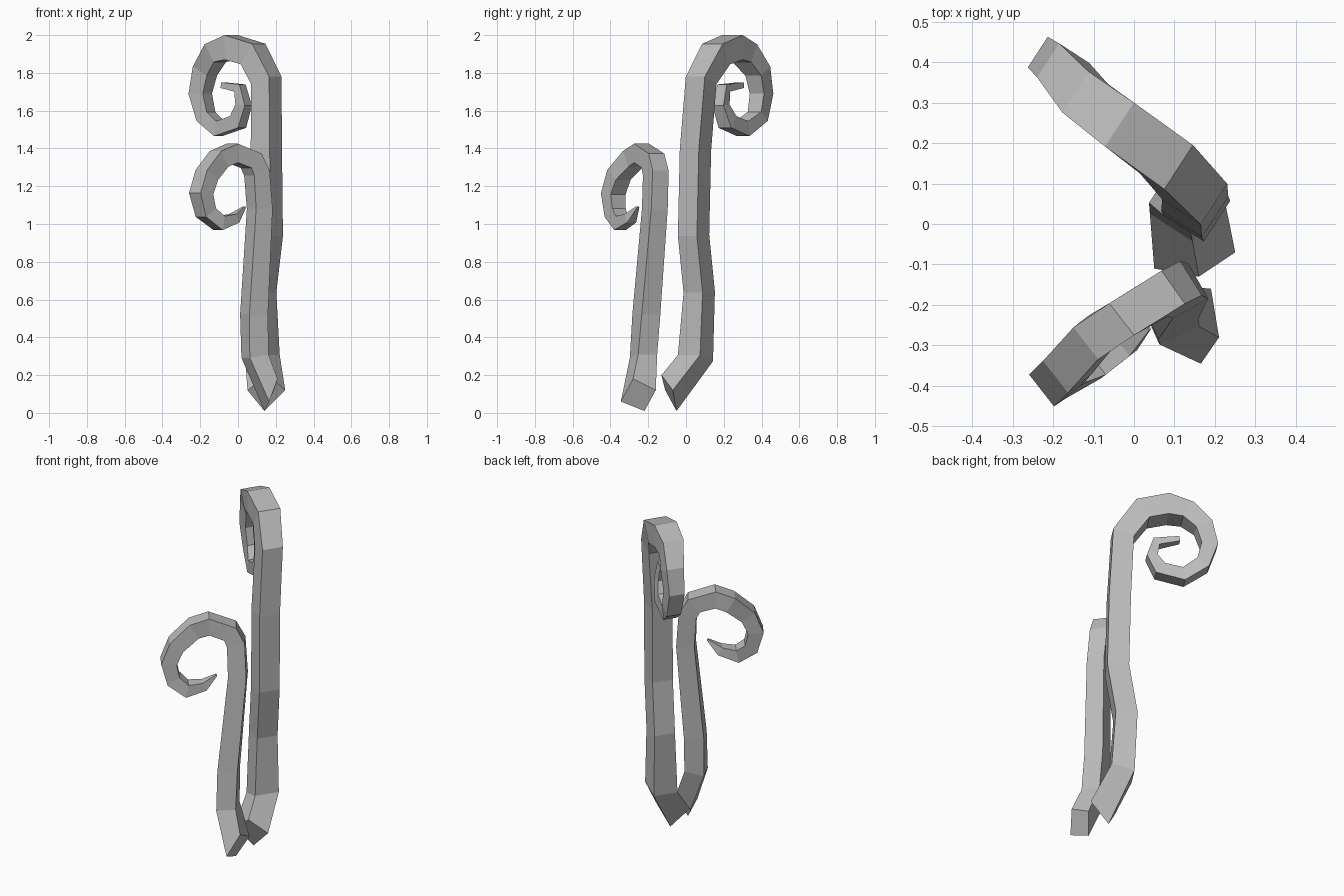
import bpy, bmesh, math
from mathutils import Vector

cube = bpy.data.objects.get("Cube")
if cube:
    bpy.data.objects.remove(cube)

grey = bpy.data.materials.new("plain_grey")
grey.use_nodes = True
colour = (0.5, 0.5, 0.5, 1)
grey.diffuse_color = colour
grey.node_tree.nodes["Principled BSDF"].inputs["Base Color"].default_value = colour


def tendril(name, foot, path, sizes, turn):
    """Sweep a tapering box section along path; foot gives the slanted cut end."""
    bm = bmesh.new()
    points = [sum((Vector(p) for p in foot), Vector()) / 4] + [Vector(p) for p in path]
    rings = [[bm.verts.new(p) for p in foot]]
    last = len(points) - 1
    side = 1 if turn[0] > 0 else -1
    for i in range(1, last + 1):
        before = (points[i] - points[i - 1]).normalized()
        after = (points[min(i + 1, last)] - points[i]).normalized()
        tangent = (before + after).normalized()
        angle = math.radians(turn[0] + (turn[1] - turn[0]) * min(1, i / 6))
        across = Vector((math.cos(angle), math.sin(angle), 0))
        outward = (across.cross(tangent) * side).normalized()
        width, thick = sizes[i - 1]
        w, n = across * width / 2, outward * thick / 2
        rings.append([bm.verts.new(points[i] + v) for v in (w + n, n - w, -w - n, w - n)])
    # Side walls and end caps
    for a, b in zip(rings, rings[1:]):
        for k in range(4):
            j = (k + 1) % 4
            bm.faces.new((a[k], a[j], b[j], b[k]))
    bm.faces.new(rings[0])
    bm.faces.new(rings[-1])
    bmesh.ops.recalc_face_normals(bm, faces=bm.faces)
    mesh = bpy.data.meshes.new(name)
    bm.to_mesh(mesh)
    bm.free()
    mesh.materials.append(grey)
    obj = bpy.data.objects.new(name, mesh)
    bpy.context.collection.objects.link(obj)


# Tall tendril, curling back and to the right
tendril(
    "tall_tendril",
    [(.25, -.07, .12), (.16, -.13, .2), (.05, -.11, .12), (.14, -.05, .01)],
    [(.13, .05, .29), (.12, .07, .64), (.155, .04, .94), (.15, .05, 1.39),
     (.15, .08, 1.76), (.08, .16, 1.9), (-.035, .245, 1.935), (-.12, .31, 1.905),
     (-.175, .38, 1.81), (-.2, .4, 1.69), (-.17, .38, 1.57), (-.1, .3, 1.505),
     (0, .22, 1.54), (.03, .185, 1.63), (.01, .2, 1.72), (-.08, .29, 1.735)],
    [(.14, .13)] + [(.12, .12)] * 4 + [(.13, .13), (.13, .13), (.12, .11), (.1, .1),
     (.09, .09), (.085, .08), (.08, .08), (.08, .08), (.07, .06), (.06, .05), (.04, .03)],
    (57, 57))

# Short tendril, curling forward and to the right
tendril(
    "short_tendril",
    [(.21, -.28, .18), (.19, -.16, .12), (.14, -.22, .01), (.165, -.345, .06)],
    [(.09, -.225, .3), (.085, -.21, .52), (.115, -.165, 1.08), (.1, -.16, 1.27),
     (.07, -.175, 1.335), (-.03, -.235, 1.375), (-.1, -.28, 1.345), (-.165, -.355, 1.26),
     (-.195, -.385, 1.16), (-.17, -.375, 1.06), (-.1, -.345, 1.005), (-.02, -.295, 1.03),
     (.035, -.255, 1.09)],
    [(.11, .11), (.11, .11)] + [(.1, .1)] * 4 + [(.1, .095), (.1, .09), (.1, .085),
     (.09, .08), (.08, .075), (.06, .05), (.015, .01)],
    (-69, -52))
